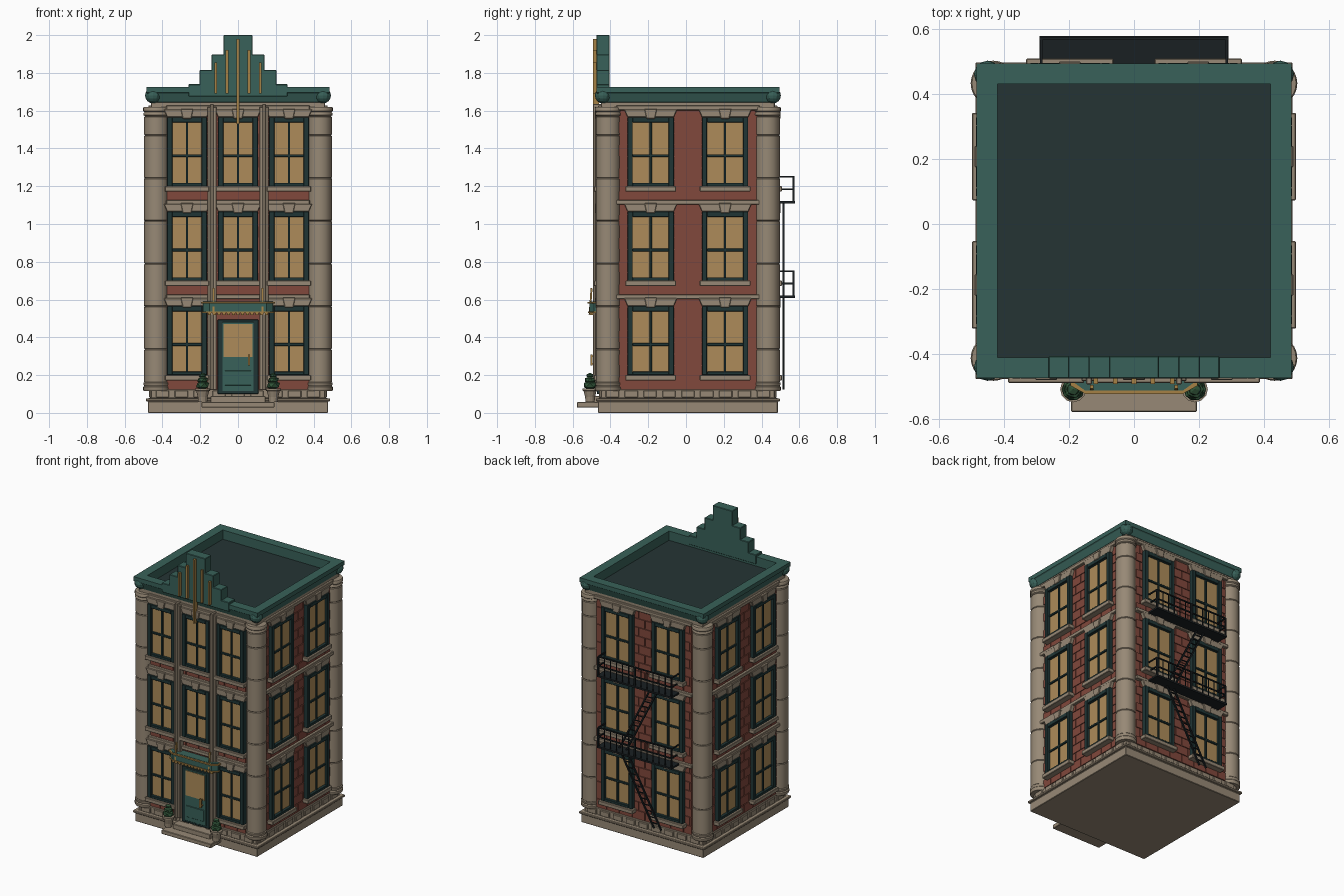
import bpy, bmesh
from math import sin, cos, pi, radians, sqrt
from mathutils import Matrix, Vector

if "Cube" in bpy.data.objects:
    bpy.data.objects.remove(bpy.data.objects["Cube"])

CY = 0.01                                   # body centre in y
COL = dict(stone=(.31, .25, .18), brick=(.22, .065, .045), green=(.04, .12, .10),
           frame=(.014, .036, .036), roof=(.018, .034, .034), glass=(.42, .26, .10),
           gold=(.38, .22, .06), iron=(.01, .014, .016), leaf=(.03, .09, .04))
MATS = {}
for k, c in COL.items():
    MATS[k] = bpy.data.materials.new(k)
    MATS[k].diffuse_color = (*c, 1)


def side(deg):
    """Facade frame: u along the wall, z up, depth outward from the body centre."""
    return Matrix.Translation((0, CY, 0)) @ Matrix.Rotation(radians(deg), 4, 'Z')


FRONT, RIGHT, BACK, LEFT = side(0), side(90), side(180), side(-90)
PLAN = Matrix.Rotation(radians(-90), 4, 'X')  # outline in xy, depth in z
ID = Matrix()


class Part:
    def __init__(self, name, mat):
        self.name, self.mat, self.bm = name, mat, bmesh.new()

    def prism(self, poly, d0, d1, m=FRONT):
        a, b = [[self.bm.verts.new(m @ Vector((u, -d, z))) for u, z in poly] for d in (d0, d1)]
        n = len(poly)
        self.bm.faces.new(a)
        self.bm.faces.new(b[::-1])
        for i in range(n):
            self.bm.faces.new((a[i], b[i], b[(i + 1) % n], a[(i + 1) % n]))

    def box(self, u0, u1, z0, z1, d0, d1, m=FRONT):
        self.prism([(u0, z0), (u1, z0), (u1, z1), (u0, z1)], d0, d1, m)

    def lathe(self, prof, n, x, y, flute=1.0):
        """Revolve (radius, z) points; n = 4 gives a square by half width."""
        ph, k = (pi / 4, sqrt(2)) if n == 4 else (0, 1)
        rings = [[self.bm.verts.new((x + r * k * (flute if i % 2 else 1) * cos(ph + 2 * pi * i / n),
                                     y + r * k * (flute if i % 2 else 1) * sin(ph + 2 * pi * i / n), z))
                  for i in range(n)] for r, z in prof]
        for a, b in zip(rings, rings[1:]):
            for i in range(n):
                self.bm.faces.new((a[i], a[(i + 1) % n], b[(i + 1) % n], b[i]))
        self.bm.faces.new(rings[0][::-1])
        self.bm.faces.new(rings[-1])

    def rod(self, p, q, r=.004):
        p, q = Vector(p), Vector(q)
        m = Matrix.Translation((p + q) / 2) @ (q - p).to_track_quat('Z', 'Y').to_matrix().to_4x4()
        bmesh.ops.create_cube(self.bm, size=1, matrix=m @ Matrix.Diagonal((2 * r, 2 * r, (q - p).length, 1)))

    def done(self, bevel=0, smooth=False):
        bmesh.ops.recalc_face_normals(self.bm, faces=self.bm.faces)
        me = bpy.data.meshes.new(self.name)
        self.bm.to_mesh(me)
        self.bm.free()
        ob = bpy.data.objects.new(self.name, me)
        bpy.context.collection.objects.link(ob)
        me.materials.append(MATS[self.mat])
        if bevel:
            mod = ob.modifiers.new("edge_bevel", 'BEVEL')
            mod.width, mod.segments = bevel, 1
        if smooth:
            bpy.ops.object.select_all(action='DESELECT')
            ob.select_set(True)
            bpy.context.view_layer.objects.active = ob
            bpy.ops.object.shade_smooth_by_angle(angle=radians(40))


# Plinth with lip and stone course
base = Part("plinth", 'stone')
base.lathe([(.476, 0), (.476, .06), (.487, .062), (.487, .077), (.46, .078), (.46, .125)], 4, 0, CY)
for m in (FRONT, RIGHT, BACK, LEFT):
    for i in range(9):
        u = -.4 + i * .1
        base.box(u - .035, u + .035, .08, .118, .44, .47, m)
base.done(.003)

# Brick body with raised running-bond bricks
wall = Part("brick_wall", 'brick')
wall.lathe([(.45, .1), (.45, 1.64)], 4, 0, CY)
for m in (FRONT, RIGHT, BACK, LEFT):
    for row in range(24):
        z = .13 + row * .0615
        for i in range(8):
            u = -.39 + i * .1 + (row % 2) * .05
            wall.box(max(u, -.37), min(u + .095, .37), z, z + .057, .44, .457, m)
wall.done()

# Corner columns made of drums
col = Part("corner_columns", 'stone')
drums = [.16] + [.337 + .2265 * i for i in range(6)] + [1.57]
for sx in (-1, 1):
    for sy in (-1, 1):
        x, y = sx * .432, CY + sy * .422
        for a, b in zip(drums, drums[1:]):
            col.lathe([(.061, a), (.065, a + .004), (.065, b - .004), (.061, b)], 24, x, y, .96)
        for z, s in ((.115, 1), (1.62, -1)):
            col.lathe([(.066, z), (.070, z + s * .006), (.070, z + s * .022), (.064, z + s * .028),
                       (.068, z + s * .034), (.068, z + s * .044), (.06, z + s * .05)], 24, x, y)
col.done(smooth=True)

# Windows on all walls, with sills, lintels and floor bands
trim = Part("stone_trim", 'stone')
frames = Part("window_frames", 'frame')
panes = Part("window_panes", 'glass')


def window(m, u, z, w):
    h, f, top = w / 2, .027, z + .365
    frames.box(u - h, u - h + f, z, top, .44, .485, m)
    frames.box(u + h - f, u + h, z, top, .44, .485, m)
    frames.box(u - h + f, u + h - f, top - f, top, .44, .485, m)
    frames.box(u - h + f, u + h - f, z, z + .018, .44, .485, m)
    frames.box(u - .006, u + .006, z, top, .44, .474, m)
    frames.box(u - h + f, u + h - f, z + .155, z + .169, .44, .474, m)
    panes.box(u - h + .01, u + h - .01, z + .01, top - .01, .44, .465, m)
    trim.box(u - h - .012, u + h + .012, z - .028, z, .44, .498, m)
    trim.prism([(u - h, top), (u + h, top), (u + h + .018, top + .042), (u - h - .018, top + .042)], .44, .48, m)
    trim.prism([(u - .022, top - .008), (u + .022, top - .008), (u + .034, top + .045), (u - .034, top + .045)],
               .44, .49, m)


for lvl in range(3):
    z = .2 + .5 * lvl
    for m in (RIGHT, BACK, LEFT):
        for u in (-.197, .197):
            window(m, u, z, .245)
    for u in (-.27, 0, .27):
        if u or lvl:
            window(FRONT, u, z, .21)
    for m in (FRONT, RIGHT, BACK, LEFT):
        trim.box(-.38, .38, z + .402, z + .427, .44, .475, m)
trim.lathe([(.46, 1.605), (.46, 1.65)], 4, 0, CY)

# Front pilasters
for s in (-1, 1):
    trim.box(s * .138 - .024, s * .138 + .024, .12, 1.62, .44, .492)
    trim.box(s * .138 - .009, s * .138 + .009, .12, 1.635, .44, .503)
trim.done(.003)
frames.done(.002)
panes.done()

# Parapet and roof
par = Part("parapet", 'green')
par.lathe([(.452, 1.64), (.462, 1.645), (.478, 1.69), (.484, 1.695), (.484, 1.725), (.42, 1.725), (.42, 1.65)], 4, 0, CY)
for sx in (-1, 1):
    for sy in (-1, 1):
        bmesh.ops.create_uvsphere(par.bm, u_segments=12, v_segments=8, radius=.042,
                                  matrix=Matrix.Translation((sx * .45, CY + sy * .45, 1.68)))
par.done()
roof = Part("roof_deck", 'roof')
roof.lathe([(.422, 1.64), (.422, 1.66)], 4, 0, CY)
roof.done()

# Stepped crest with gold fins
crest = Part("stepped_crest", 'green')
for w, z in ((.262, 1.74), (.203, 1.815), (.14, 1.897), (.077, 2.0)):
    crest.box(-w, w, 1.675, z, .405, .475, ID)
crest.done(.003)
fins = Part("gold_fins", 'gold')
for x, a, b in ((0, 1.53, 1.98), (.058, 1.69, 1.92), (-.058, 1.69, 1.92), (.117, 1.69, 1.855), (-.117, 1.69, 1.855)):
    fins.box(x - .007, x + .007, a, b, .46, .492, ID)
fins.done()

# Door with panel and handle
door = Part("door", 'frame')
door.box(-.108, .108, .1, .495, .44, .482)
door.done(.003)
leaf = Part("door_leaf", 'green')
leaf.box(-.083, .083, .115, .48, .44, .486)
leaf.box(-.07, .07, .145, .225, .44, .49)
leaf.done(.002)
pane = Part("door_pane", 'glass')
pane.box(-.076, .076, .295, .47, .44, .489)
pane.done()
handle = Part("door_handle", 'gold')
handle.rod((.058, -.5, .25), (.058, -.5, .31), .006)
for z in (.26, .30):
    handle.rod((.058, -.47, z), (.058, -.5, z), .004)
handle.done()

# Entrance canopy
plan = lambda e: [(-.185 - e, -.45), (-.185 - e, -.487 - e), (-.15, -.512 - e),
                  (.15, -.512 - e), (.185 + e, -.487 - e), (.185 + e, -.45)]
can = Part("canopy", 'green')
can.prism(plan(0), .535, .59, PLAN)
can.done()
lip = Part("canopy_trim", 'gold')
lip.prism(plan(.01), .578, .588, PLAN)
lip.prism(plan(.006), .53, .538, PLAN)
for i in range(13):
    x = -.15 + i * .025
    lip.box(x - .008, x + .008, .518, .532, .49, .512, ID)
for s in (-1, 1):
    lip.rod((s * .13, -.51, .52), (s * .13, -.5, .66), .005)
lip.done()

# Entrance steps
steps = Part("entrance_steps", 'stone')
steps.box(-.193, .193, .028, .057, .44, .578, ID)
steps.box(-.145, .145, .055, .09, .44, .52, ID)
steps.done(.003)

# Potted topiaries
pots, bush = Part("planter_pots", 'stone'), Part("planter_bushes", 'leaf')
for s in (-1, 1):
    x, y = s * .187, -.508
    pots.lathe([(.024, .057), (.026, .083), (.034, .115), (.04, .118), (.04, .13), (.03, .13)], 12, x, y)
    for r, z in ((.039, .147), (.031, .174), (.021, .198)):
        bmesh.ops.create_icosphere(bush.bm, subdivisions=1, radius=r,
                                   matrix=Matrix.Translation((x, y, z)) @ Matrix.Diagonal((1, 1, .65, 1)))
pots.done()
bush.done()

# Fire escape: platforms, railings and sloping ladders
esc = Part("fire_escape", 'iron')
for z, x0, x1, zb in ((1.115, -.12, .13, .62), (.615, .13, -.14, .125)):
    esc.box(-.29, .29, z - .006, z + .006, -.578, -.49, ID)
    for h in (.07, .135):
        esc.rod((-.285, .57, z + h), (.285, .57, z + h))
        for s in (-1, 1):
            esc.rod((s * .285, .49, z + h), (s * .285, .57, z + h))
    for i in range(13):
        x = -.285 + i * .0475
        esc.rod((x, .57, z), (x, .57, z + .135), .005 if i % 6 == 0 else .0025)
    for o in (-.028, .028):
        esc.rod((x0 + o, .516, z), (x1 + o, .516, zb), .005)
    for i in range(1, 13):
        t = i / 13
        x, zz = x0 + (x1 - x0) * t, z + (zb - z) * t
        esc.rod((x - .028, .516, zz), (x + .028, .516, zz), .003)
esc.done()

for m in bpy.data.materials:
    if m.users and not m.is_grease_pencil:
        m.use_nodes = True
        m.node_tree.nodes["Principled BSDF"].inputs["Base Color"].default_value = m.diffuse_color
